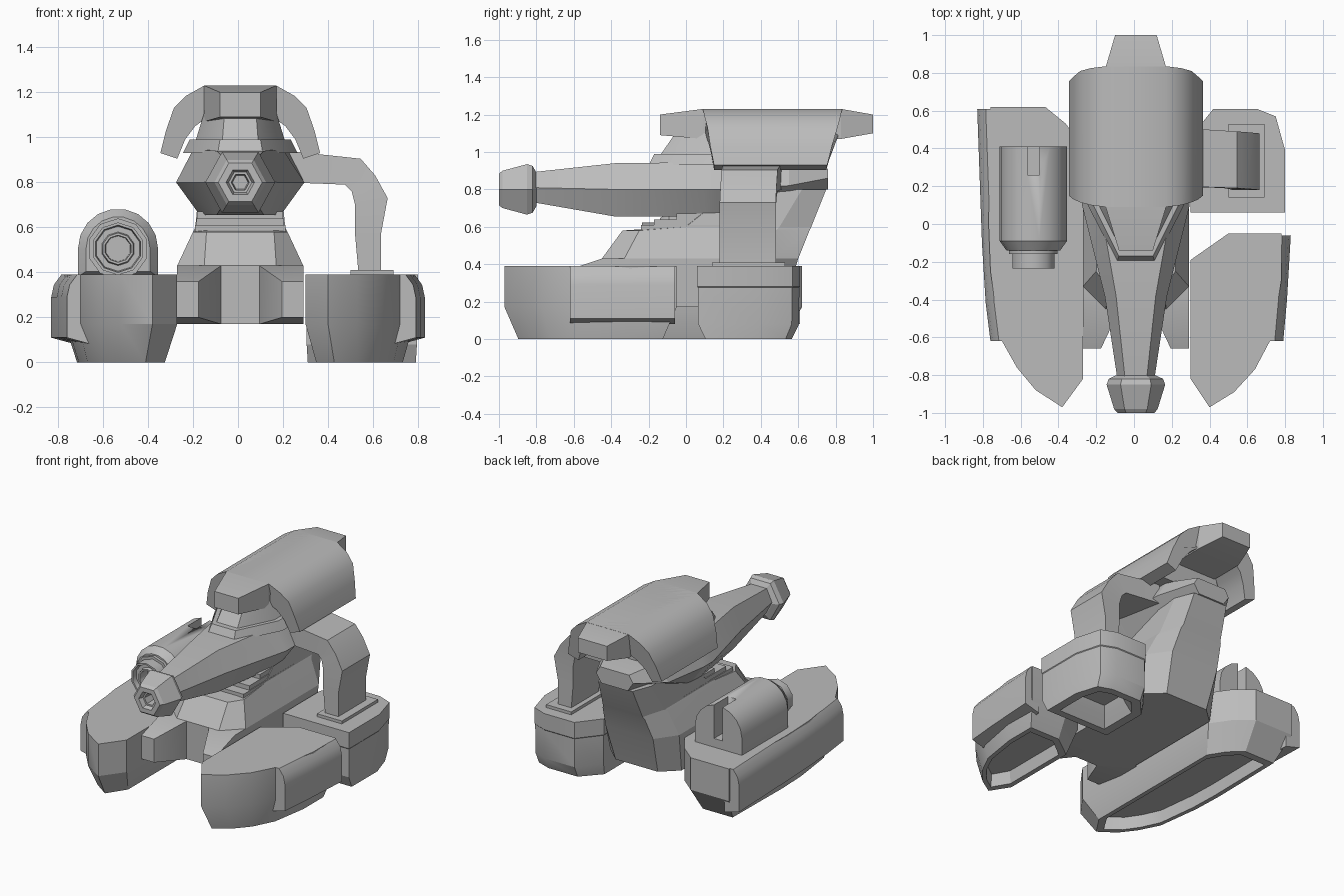
import bpy, bmesh, math

if "Cube" in bpy.data.objects:
    bpy.data.objects.remove(bpy.data.objects["Cube"])

CX = 0.01  # centre line of hull and turret
mat = bpy.data.materials.new("plain_grey")
mat.diffuse_color = (0.5, 0.5, 0.5, 1)
mat.use_nodes = True
mat.node_tree.nodes["Principled BSDF"].inputs["Base Color"].default_value = mat.diffuse_color


def loft(name, rings, smooth=30):
    """Skin a solid through rings of equal point count and cap both ends."""
    bm = bmesh.new()
    loops = [[bm.verts.new(p) for p in r] for r in rings]
    n = len(rings[0])
    for a, b in zip(loops, loops[1:]):
        for i in range(n):
            j = (i + 1) % n
            bm.faces.new((a[i], a[j], b[j], b[i]))
    bm.faces.new(loops[0])
    bm.faces.new(loops[-1])
    bmesh.ops.recalc_face_normals(bm, faces=bm.faces)
    me = bpy.data.meshes.new(name)
    bm.to_mesh(me)
    bm.free()
    me.materials.append(mat)
    ob = bpy.data.objects.new(name, me)
    bpy.context.collection.objects.link(ob)
    bpy.ops.object.select_all(action='DESELECT')
    ob.select_set(True)
    bpy.context.view_layer.objects.active = ob
    bpy.ops.object.shade_smooth_by_angle(angle=math.radians(smooth))
    return ob


def box(name, x0, x1, y0, y1, z0, z1):
    q = [(x0, y0), (x1, y0), (x1, y1), (x0, y1)]
    return loft(name, [[(x, y, z) for x, y in q] for z in (z0, z1)])


def extrude_y(name, profile, y0, y1):
    return loft(name, [[(x, y, z) for x, z in profile] for y in (y0, y1)])


def pod(name, outline, levels):
    """Stack scaled copies of a plan outline: levels are (z, x scale, y scale)."""
    xs, ys = zip(*outline)
    cx, cy = (min(xs) + max(xs)) / 2, (min(ys) + max(ys)) / 2
    return loft(name, [[(cx + (x - cx) * sx, cy + (y - cy) * sy, z)
                        for x, y in outline] for z, sx, sy in levels], 25)


def hex_y(y, hm, ht, hb, zt, zm, zb):
    """Six-sided section across y, widest at zm."""
    return [(CX + x, y, z) for x, z in
            ((-hm, zm), (-ht, zt), (ht, zt), (hm, zm), (hb, zb), (-hb, zb))]


# Pontoons with hollow undersides
pod("left_pontoon",
    [(-.38, -.97), (-.27, -.82), (-.27, .40), (-.36, .53), (-.47, .62), (-.76, .62),
     (-.77, 0), (-.76, -.25), (-.71, -.6), (-.62, -.76), (-.52, -.88)],
    [(.39, 1, 1), (.17, 1, 1), (0, .78, .855), (0, .66, .79), (.08, .62, .76)])
pod("right_front_pontoon",
    [(.40, -.97), (.30, -.82), (.30, -.19), (.50, -.05), (.78, -.05), (.78, -.3),
     (.73, -.6), (.64, -.77), (.53, -.89)],
    [(.39, 1, 1), (.17, 1, 1), (0, .80, .84), (0, .66, .74), (.08, .60, .70)])
pod("right_rear_pod",
    [(.30, .06), (.80, .06), (.80, .39), (.75, .57), (.65, .61), (.42, .61), (.30, .46)],
    [(.39, 1, 1), (.28, 1, 1), (.275, .985, .985), (.08, .98, .98), (0, .96, .84),
     (0, .72, .66), (.07, .58, .5), (.12, .5, .42)])


def side_plate(name, s, path):
    """Curved armour plate along a pontoon; path is (y, outer x)."""
    loft(name, [[(s * (xo + dx), y, z) for dx, z in
                 ((-.11, .39), (-.045, .39), (-.012, .345), (0, .29), (0, .11), (-.11, .08))]
                for y, xo in path])


side_plate("left_side_plate", -1, [(-.62, .76), (-.42, .785), (-.1, .805), (.61, .83)])
side_plate("right_side_plate", 1, [(-.62, .79), (-.4, .81), (-.06, .83)])


# Hull rising and leaning back to the turret
def octagon(z, fh, sh, rh, yf, yc, yr, yb):
    return [(CX + x, y, z) for x, y in ((-fh, yf), (fh, yf), (sh, yc), (sh, yr),
                                        (rh, yb), (-rh, yb), (-sh, yr), (-sh, yc))]


loft("hull", [octagon(.17, .09, .27, .16, -.45, -.33, .42, .52),
              octagon(.43, .16, .28, .18, -.45, -.33, .46, .60),
              octagon(.58, .15, .21, .16, -.34, -.25, .48, .66),
              octagon(.60, .13, .20, .15, -.05, .0, .50, .67),
              octagon(.80, .10, .18, .13, .2, .25, .62, .75)], 15)

# Front prongs
for side, s in (("left", -1), ("right", 1)):
    loft(side + "_prong", [[(CX + s * x, y, z) for x, z in
                            ((.28, z0), (.28, z1), (xi, z1), (xi, z0))]
                           for y, xi, z0, z1 in ((-.66, .185, .2, .36), (-.45, .085, .17, .43),
                                                 (-.3, .085, .17, .43))])

# Stepped collar below the turret
for i, (w, y, z) in enumerate(((.2, -.24, .61), (.195, -.17, .64), (.19, -.05, .67))):
    box(f"collar_step_{i + 1}", CX - w, CX + w, y, .3, .56, z)

# Turret and barrel
loft("turret", [hex_y(-.84, .095, .055, .055, .89, .81, .735),
                hex_y(-.38, .165, .105, .105, .94, .80, .655),
                hex_y(.10, .285, .19, .18, .945, .80, .655),
                hex_y(.20, .285, .21, .18, .945, .80, .66),
                hex_y(.55, .26, .19, .15, .94, .82, .78),
                hex_y(.76, .14, .11, .10, .91, .86, .80)], 15)


def ring_hex(y, r):
    return hex_y(y, r * 1.15, r * .6, r * .6, .80 + r, .80, .80 - r)


loft("muzzle", [ring_hex(-.80, .09), ring_hex(-.82, .125), ring_hex(-.85, .135), ring_hex(-.98, .10),
                ring_hex(-1.0, .085), ring_hex(-1.0, .055), ring_hex(-.97, .045),
                ring_hex(-.97, .035), ring_hex(-.9, .03)], 15)

# Stepped pedestal carrying the hood
for name, levels in (("pedestal_base", ((.93, .10, .255, -.2), (.99, .09, .225, -.17))),
                     ("pedestal_neck", ((.98, .08, .20, -.14), (1.11, .07, .16, -.05)))):
    loft(name, [[(CX + x, y, z) for x, y in ((-f, yf), (f, yf), (b, .1), (b, .6), (-b, .6), (-b, .1))]
                for z, f, b, yf in levels])

# Hood: arched shell, ends sloping in toward the lower edges
arch = [(.16, 1.23, .09, .835), (.24, 1.185, .10, .825), (.295, 1.13, .115, .81),
        (.33, 1.03, .13, .78), (.355, .93, .15, .755), (.28, .905, .15, .75),
        (.245, .99, .135, .775), (.20, 1.05, .12, .80), (.13, 1.10, .10, .82)]
outline = [(x, z, a, b) for x, z, a, b in arch] + [(-x, z, a, b) for x, z, a, b in reversed(arch)]
loft("hood", [[(CX + p[0], p[k], p[1]) for p in outline] for k in (2, 3)])

# Hood tongue running front to back
loft("hood_tongue", [[(CX + x, y, z) for x, z in ((-h, z0), (-h, z1), (h, z1), (h, z0))]
                     for y, h, z0, z1 in ((-.14, .09, 1.09, 1.20), (.09, .16, 1.07, 1.23),
                                          (.83, .16, 1.07, 1.23), (1.0, .11, 1.10, 1.20))], 15)

# Bent arm and its base plate
pairs = [((.22, .94), (.22, .80), .20, .51), ((.545, .905), (.475, .79), .19, .49),
         ((.61, .83), (.505, .76), .185, .485), ((.665, .73), (.52, .70), .18, .48),
         ((.635, .57), (.52, .57), .18, .48), ((.635, .40), (.535, .40), .18, .48)]
loft("arm", [[(o[0], a, o[1]), (o[0], b, o[1]), (i[0], b, i[1]), (i[0], a, i[1])]
             for o, i, a, b in pairs])
box("arm_base", .50, .69, .14, .53, .38, .41)

# Launcher: domed housing with a slot at the back
LX, LZ = -.533, .505
dome = [(LX + .178 * math.cos(math.radians(t)), LZ + .178 * math.sin(math.radians(t)))
        for t in range(0, 181, 20)]
dome = [(-.355, .38)] + dome + [(-.711, .38)]


def shrunk(f):
    return [(LX + (x - LX) * f, LZ + (z - LZ) * f) for x, z in dome]


launcher = loft("launcher_housing", [[(x, y, z) for x, z in p] for y, p in
                                     ((.41, dome), (-.09, dome), (-.14, shrunk(.8)))], 35)
cutter = box("slot_cutter", -.565, -.50, .26, .5, .45, .8)
cutter.hide_render = True
cutter.hide_viewport = True
cut = launcher.modifiers.new("slot", 'BOOLEAN')
cut.operation = 'DIFFERENCE'
cut.object = cutter
cut.solver = 'EXACT'


# Launcher barrel with a hollow bore
def circle(y, r, n=10):
    return [(LX + r * math.cos(math.tau * (i + .5) / n), y, LZ + r * math.sin(math.tau * (i + .5) / n))
            for i in range(n)]


loft("launcher_barrel", [circle(y, r) for y, r in
                         ((-.12, .135), (-.16, .135), (-.16, .117), (-.235, .117), (-.235, .105),
                          (-.2, .10), (-.2, .075), (-.22, .07), (-.22, .06), (-.1, .055))], 37)
